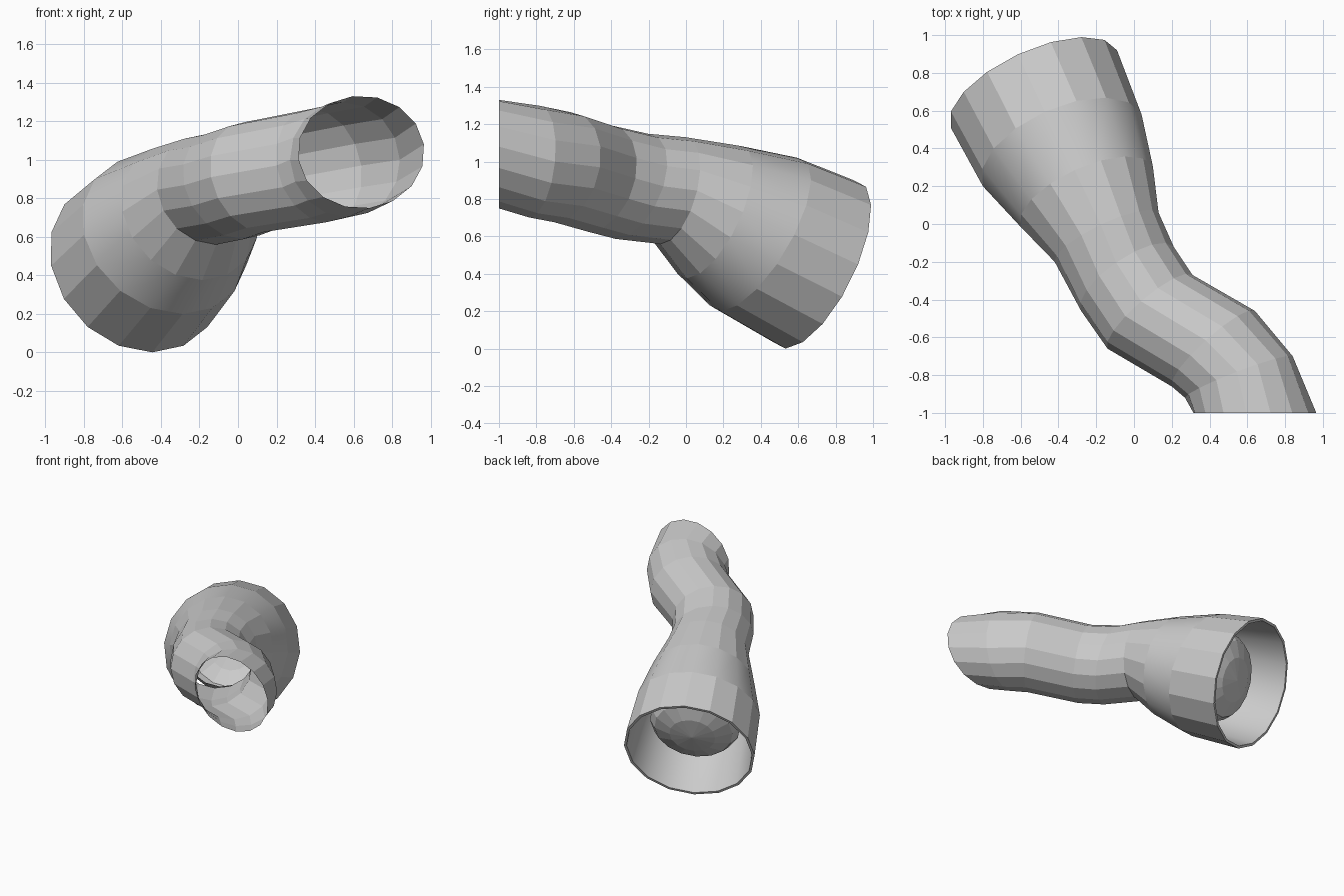
import bpy, math
from mathutils import Vector

if "Cube" in bpy.data.objects:
    bpy.data.objects.remove(bpy.data.objects["Cube"])

N = 16

def ring(c, bx, by, r, tilt):
    """Circle of N points: side axis (bx, by), upright axis leaning forward by sin = tilt."""
    b = Vector((bx, by, 0))
    h = Vector((-by, bx, 0)).normalized()
    up = r * (h * tilt + Vector((0, 0, math.sqrt(1 - tilt * tilt))))
    return oval(Vector(c), b, up)

def oval(c, b, up):
    return [c + b * math.cos(2 * math.pi * i / N) + up * math.sin(2 * math.pi * i / N) for i in range(N)]

def loft(name, rings, smooth_bands=(), tip=None):
    verts = [p for r in rings for p in r]
    faces, smooth = [], []
    for k in range(len(rings) - 1):
        for i in range(N):
            j = (i + 1) % N
            faces.append((k * N + i, k * N + j, (k + 1) * N + j, (k + 1) * N + i))
            smooth.append(k in smooth_bands)
    if tip is not None:
        verts.append(tip)
        s = (len(rings) - 1) * N
        for i in range(N):
            faces.append((s + i, s + (i + 1) % N, len(verts) - 1))
            smooth.append(False)
    # faces wind so that normals point away from the path
    me = bpy.data.meshes.new(name)
    me.from_pydata(verts, [], [f[::-1] for f in faces])
    me.polygons.foreach_set("use_smooth", smooth)
    ob = bpy.data.objects.new(name, me)
    bpy.context.collection.objects.link(ob)
    return ob

# sleeve path: centre, side axis, radius, lean
stations = [
    ((.555, -.81, 1.00), .285, .11, .30, .10),
    ((.42, -.66, .97), .22, .20, .30, .20),
    ((.085, -.465, .91), .225, .195, .295, .25),
    ((-.035, -.29, .868), .245, .17, .30, .35),
    ((-.145, -.07, .845), .275, .13, .295, .25),
    ((-.25, .145, .73), .35, .16, .387, .40),
    ((-.38, .39, .61), .42, .19, .468, .48),
    ((-.53, .715, .45), .44, .205, .493, .41),
]
cut = oval(Vector((.64, -1, 1.04)), Vector((.325, 0, .04)), Vector((-.045, 0, .29)))
outer = [cut] + [ring(*s) for s in stations]

# thin inner lining of the flared cuff
def shrunk(s, k):
    c, bx, by, r, t = s
    return ring(c, bx * k, by * k, r * k, t)

lining = [shrunk(stations[7], .96), shrunk(stations[6], .93), shrunk(stations[5], .88)]
loft("sleeve", outer + lining, smooth_bands=(6, 9, 10))

# rounded arm end inside the cuff
axis = Vector((-.38, .82, -.42)).normalized()
mouth = Vector(stations[7][0])

def arm_ring(depth, r):
    return ring(mouth - axis * depth, r * .907, r * .42, r, .41)

loft("arm_end", [arm_ring(.55, .29), arm_ring(.26, .335), arm_ring(.19, .29), arm_ring(.14, .17)],
     tip=mouth - axis * .12)
